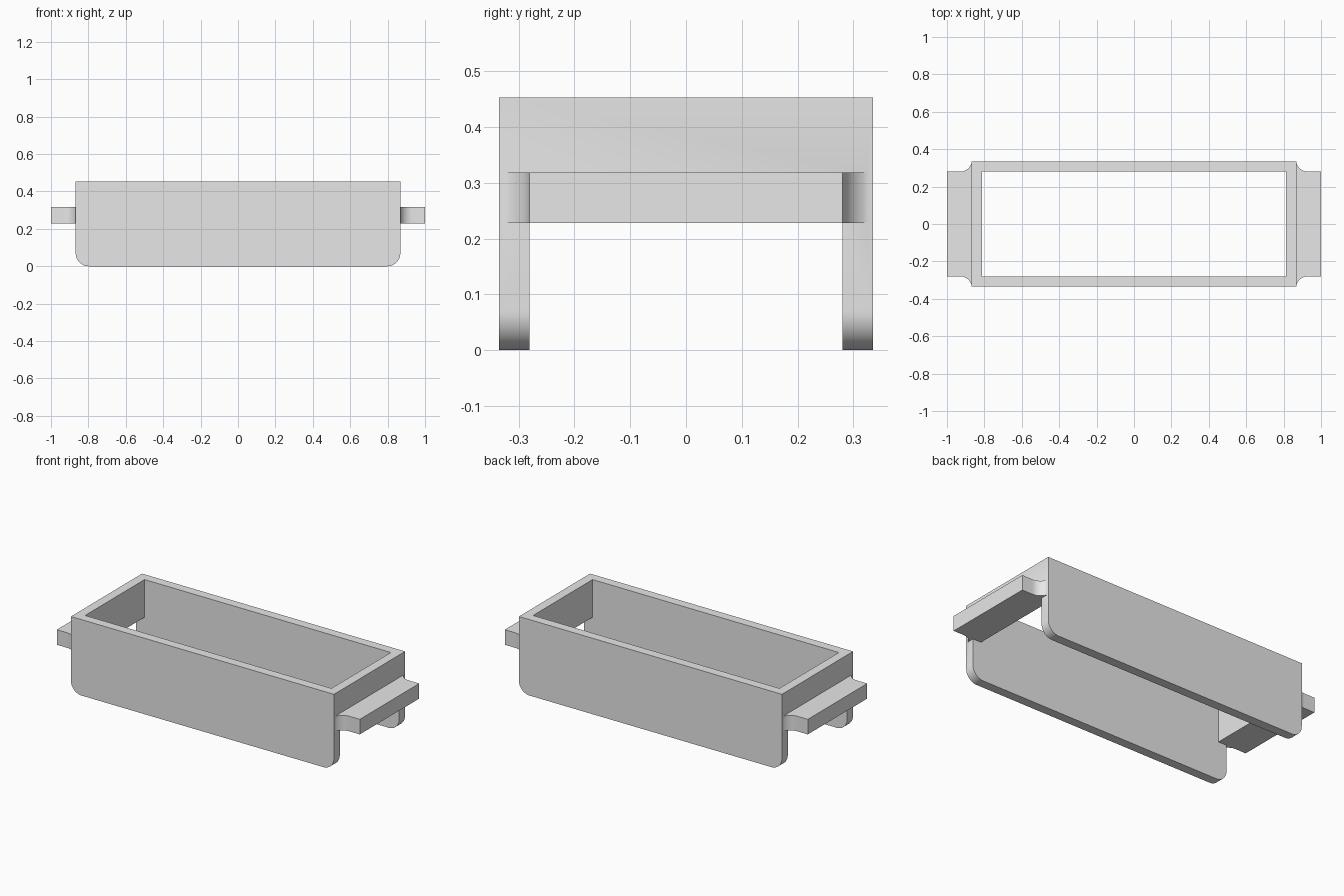
import bpy
import bmesh
from math import sin, cos, pi, asin, sqrt
from mathutils import Vector

cube = bpy.data.objects.get("Cube")
if cube:
    bpy.data.objects.remove(cube, do_unlink=True)

# Main dimensions
HALF_X, HALF_Y, TOP = 0.868, 0.335, 0.453
IN_X, IN_Y = 0.813, 0.28
WALL_Z, TAB_TOP = 0.228, 0.318
CORNER, FILLET, ROOT_Y = 0.07, 0.067, 0.325
STEPS = 12

grey = bpy.data.materials.new("light grey")
grey.use_nodes = True
grey.diffuse_color = (0.8, 0.8, 0.8, 1)
grey.node_tree.nodes["Principled BSDF"].inputs["Base Color"].default_value = grey.diffuse_color


def arc(cx, cy, r, a0, a1):
    angles = [a0 + (a1 - a0) * i / STEPS for i in range(STEPS + 1)]
    return [(cx + r * cos(a), cy + r * sin(a)) for a in angles]


def prism(name, outline, place, depth):
    """Extrude a flat outline; place maps its points into space."""
    bm = bmesh.new()
    face = bm.faces.new([bm.verts.new(place(u, v)) for u, v in outline])
    grown = bmesh.ops.extrude_face_region(bm, geom=[face])["geom"]
    verts = [g for g in grown if isinstance(g, bmesh.types.BMVert)]
    bmesh.ops.translate(bm, verts=verts, vec=Vector(depth))
    bmesh.ops.recalc_face_normals(bm, faces=bm.faces)
    mesh = bpy.data.meshes.new(name)
    bm.to_mesh(mesh)
    bm.free()
    mesh.materials.append(grey)
    obj = bpy.data.objects.new(name, mesh)
    bpy.context.collection.objects.link(obj)
    return obj


def combine(target, tool, operation):
    """Apply a boolean and discard the helper."""
    tool.hide_render = True
    mod = target.modifiers.new(operation.lower(), "BOOLEAN")
    mod.operation, mod.solver, mod.object = operation, "EXACT", tool
    bpy.context.view_layer.objects.active = target
    with bpy.context.temp_override(object=target, active_object=target):
        bpy.ops.object.modifier_apply(modifier=mod.name)
    bpy.data.objects.remove(tool, do_unlink=True)


# Block with rounded lower corners, running front to back
cx = HALF_X - CORNER
outline = [(HALF_X, TOP), (-HALF_X, TOP)]
outline += arc(-cx, CORNER, CORNER, pi, 1.5 * pi)
outline += arc(cx, CORNER, CORNER, 1.5 * pi, 2 * pi)
frame = prism("open_frame", outline, lambda u, v: (u, -HALF_Y, v), (0, 2 * HALF_Y, 0))

# Open middle and the gaps under both end walls, as one T-shaped cut
half = [(1.2, -0.2), (1.2, WALL_Z), (IN_X, WALL_Z), (IN_X, 0.6)]
profile = half + [(-x, z) for x, z in reversed(half)]
opening = prism("opening_cutter", profile, lambda u, v: (u, -IN_Y, v), (0, 2 * IN_Y, 0))
combine(frame, opening, "DIFFERENCE")

# End tabs, flaring with concave fillets into the frame
cy = IN_Y + FILLET
drop = asin((cy - ROOT_Y) / FILLET)
fx = HALF_X + sqrt(FILLET ** 2 - (cy - ROOT_Y) ** 2)
edge = [(0.84, ROOT_Y)] + arc(fx, cy, FILLET, pi + drop, 1.5 * pi) + [(1, IN_Y)]
tab_outline = edge + [(x, -y) for x, y in reversed(edge)]
for name, side in (("left_tab", 1), ("right_tab", -1)):
    tab = prism(name, tab_outline, lambda u, v: (side * u, v, WALL_Z), (0, 0, TAB_TOP - WALL_Z))
    combine(frame, tab, "UNION")

# Smooth the rounded corners and fillets only
bpy.ops.object.select_all(action="DESELECT")
frame.select_set(True)
bpy.context.view_layer.objects.active = frame
bpy.ops.object.shade_smooth_by_angle(angle=pi / 6)
